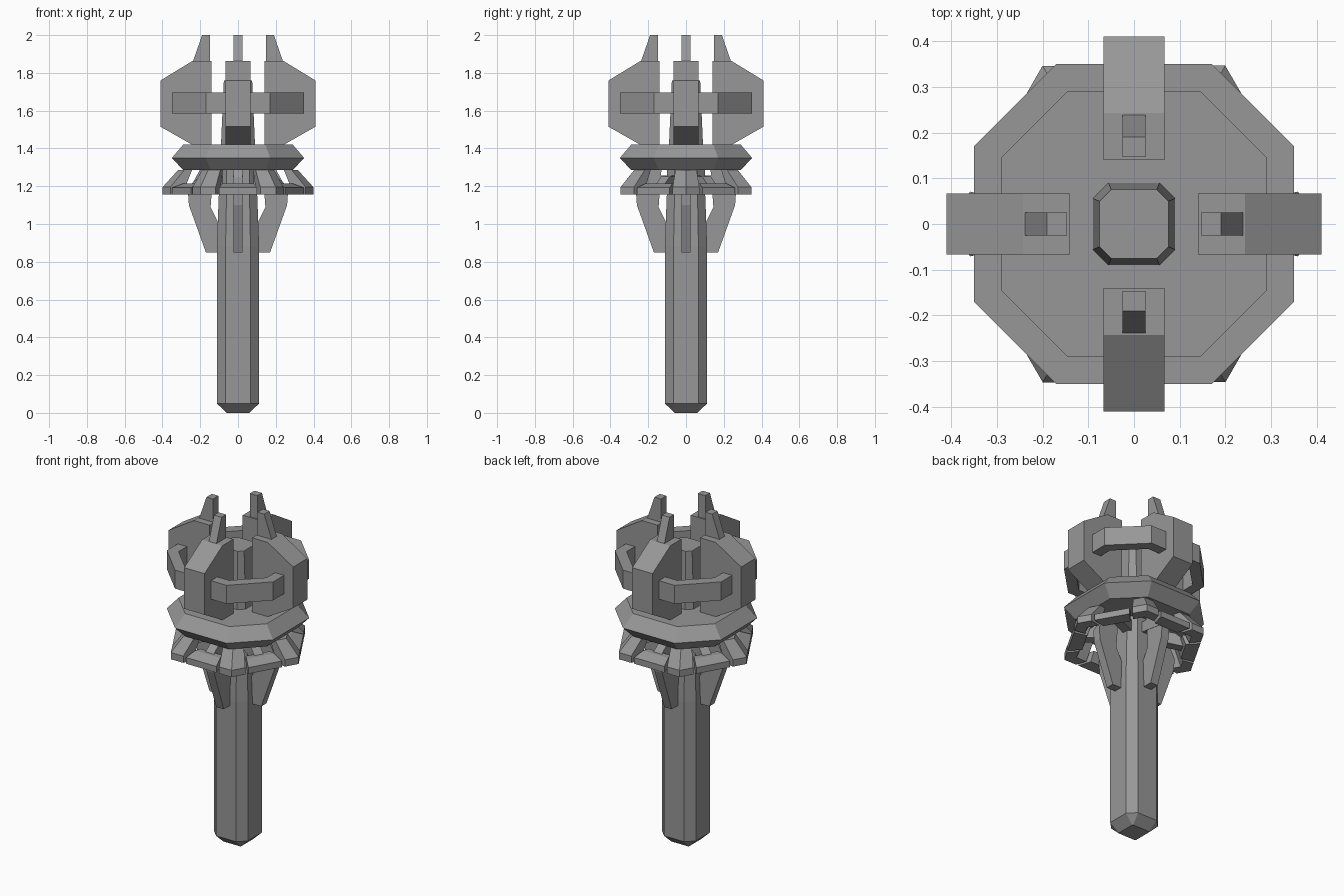
import bpy, bmesh, math
from mathutils import Matrix, Vector

if "Cube" in bpy.data.objects:
    bpy.data.objects.remove(bpy.data.objects["Cube"])

steel = bpy.data.materials.new("grey steel")
steel.diffuse_color = (0.31, 0.31, 0.31, 1)
steel.use_nodes = True
steel.node_tree.nodes["Principled BSDF"].inputs["Base Color"].default_value = steel.diffuse_color


def loft(name, rings, closed=False):
    """Skin a list of equal-length point rings; cap the ends or join them."""
    bm = bmesh.new()
    rows = [[bm.verts.new(p) for p in ring] for ring in rings]
    n = len(rows[0])
    pairs = list(zip(rows, rows[1:]))
    if closed:
        pairs.append((rows[-1], rows[0]))
    else:
        bm.faces.new(rows[0])
        bm.faces.new(rows[-1])
    for a, b in pairs:
        for i in range(n):
            j = (i + 1) % n
            bm.faces.new((a[i], a[j], b[j], b[i]))
    bmesh.ops.recalc_face_normals(bm, faces=bm.faces)
    mesh = bpy.data.meshes.new(name)
    bm.to_mesh(mesh)
    bm.free()
    mesh.materials.append(steel)
    obj = bpy.data.objects.new(name, mesh)
    bpy.context.collection.objects.link(obj)
    return obj


def octagon(r, c, z):
    """Square of half width r with cut corners; c is half the flat side."""
    return [(r, -c, z), (r, c, z), (c, r, z), (-c, r, z),
            (-r, c, z), (-r, -c, z), (-c, -r, z), (c, -r, z)]


def plate(name, profile, half, angle):
    """Radial plate from an (r, z) outline, turned about the z axis."""
    obj = loft(name, [[(r, y, z) for r, z in profile] for y in (-half, half)])
    obj.data.transform(Matrix.Rotation(angle, 4, 'Z'))
    return obj


# Handle and central core
loft("handle", [octagon(0.06, 0.055, 0), octagon(0.112, 0.066, 0.05),
                octagon(0.112, 0.066, 0.88), octagon(0.10, 0.06, 1.2),
                octagon(0.10, 0.06, 1.30)])
loft("core", [octagon(0.09, 0.056, 1.25), octagon(0.09, 0.056, 1.42),
              octagon(0.075, 0.05, 1.76)])

# Wide disc under the head
loft("disc", [octagon(0.29, 0.145, 1.285), octagon(0.35, 0.17, 1.35),
              octagon(0.29, 0.145, 1.42)])

# Bent bars linking the flanges, one open ring
loft("link_ring", [octagon(0.35, 0.17, 1.585), octagon(0.35, 0.17, 1.695),
                   octagon(0.29, 0.145, 1.695), octagon(0.29, 0.145, 1.585)], True)

# Head flanges, top spikes and lower fins, four of each
flange = [(0.14, 1.42), (0.243, 1.42), (0.41, 1.515), (0.41, 1.76),
          (0.243, 1.862), (0.14, 1.862)]
spike = [(0.147, 1.85), (0.243, 1.85), (0.237, 1.865), (0.19, 2.0), (0.147, 2.0)]
fin = [(0.10, 0.85), (0.17, 0.85), (0.26, 1.10), (0.265, 1.17),
       (0.20, 1.29), (0.13, 1.29), (0.145, 1.09), (0.10, 1.0)]
for k in range(4):
    a = k * math.pi / 2
    plate("flange", flange, 0.067, a)
    plate("spike", spike, 0.025, a)
    plate("fin", fin, 0.025, a)

# Guard: hexagonal skirt made of bent corner plates and flat side plates
SIDE = 0.346
skirt = [(0.346, 1.155), (0.346, 1.195), (0.275, 1.285), (0.235, 1.285), (0.285, 1.155)]
low_skirt = [(0.346, 1.155), (0.346, 1.192), (0.285, 1.215), (0.25, 1.215), (0.27, 1.155)]
arm = [(0.07, 1.20), (0.28, 1.17), (0.28, 1.205), (0.22, 1.25), (0.07, 1.26)]


def side_point(angle, along):
    """Point on a hexagon side facing the angle, scaled to apothem 1."""
    v = Vector((1, along / SIDE, 0))
    return Matrix.Rotation(angle, 3, 'Z') @ v


def skirt_piece(name, points, profile):
    loft(name, [[(p.x * r, p.y * r, z) for r, z in profile] for p in points])


for k in range(6):
    a = math.radians(30 + 60 * k)
    nxt = a + math.radians(60)
    skirt_piece("guard_side", [side_point(a, -0.1), side_point(a, 0.1)], low_skirt)
    skirt_piece("guard_corner", [side_point(a, 0.118), side_point(a, 0.2),
                                 side_point(nxt, -0.118)], skirt)
    plate("guard_arm", arm, 0.027, a)
